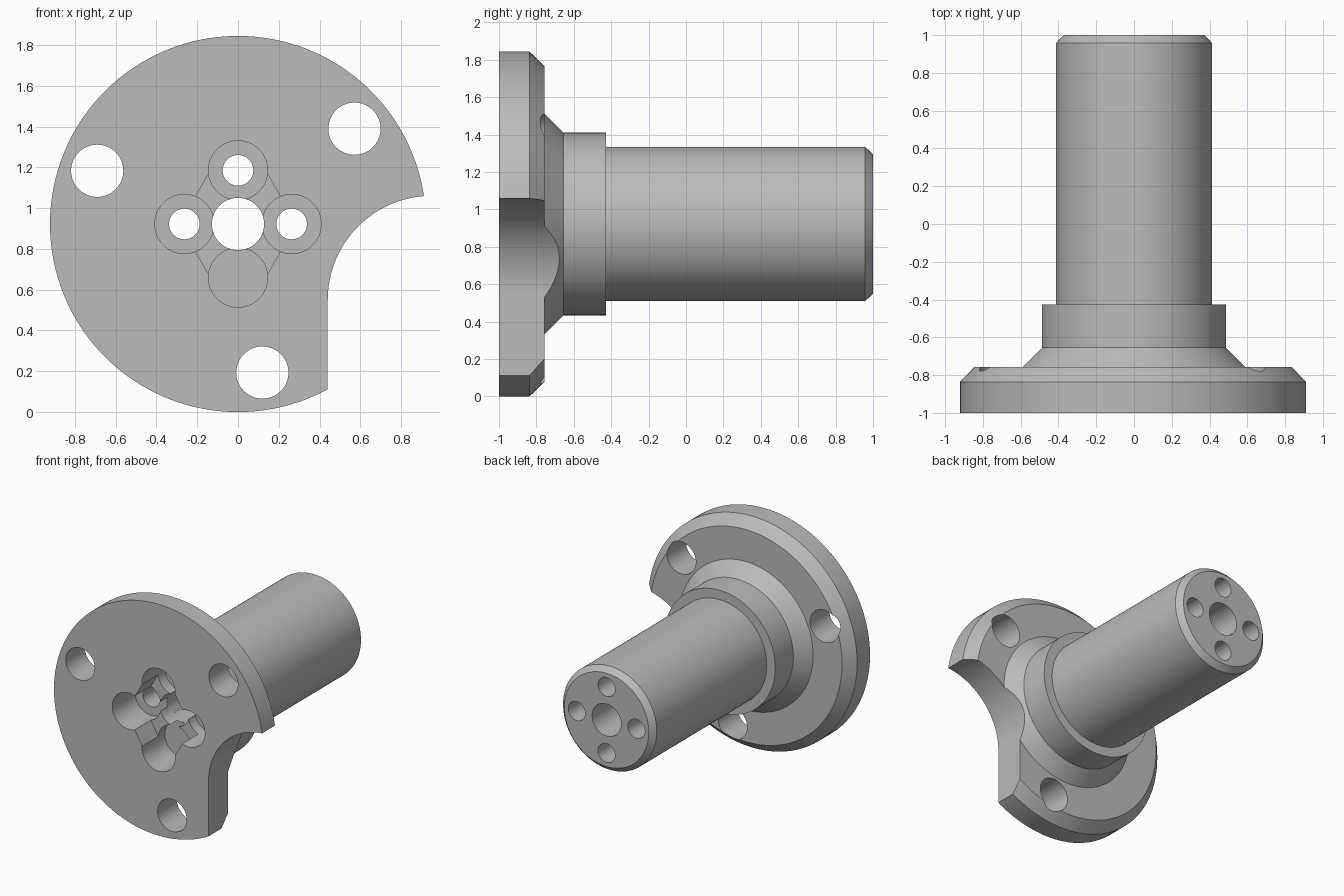
import bpy, bmesh
from math import pi, sin, cos, radians
from mathutils import Vector

if "Cube" in bpy.data.objects:
    bpy.data.objects.remove(bpy.data.objects["Cube"], do_unlink=True)

AXIS_Z = 0.922   # height of the shaft axis

steel = bpy.data.materials.new("grey steel")
steel.use_nodes = True
GREY = (0.5, 0.5, 0.5, 1)
steel.diffuse_color = GREY
steel.node_tree.nodes["Principled BSDF"].inputs["Base Color"].default_value = GREY


def finish(bm, name):
    bmesh.ops.recalc_face_normals(bm, faces=bm.faces)
    mesh = bpy.data.meshes.new(name)
    bm.to_mesh(mesh)
    bm.free()
    mesh.materials.append(steel)
    obj = bpy.data.objects.new(name, mesh)
    bpy.context.collection.objects.link(obj)
    return obj


def lathe(name, profile, steps=128):
    """Spin (radius, y) points about the shaft axis."""
    bm = bmesh.new()
    verts = [bm.verts.new((r, y, AXIS_Z)) for r, y in profile]
    edges = [bm.edges.new(pair) for pair in zip(verts, verts[1:])]
    bmesh.ops.spin(bm, geom=verts + edges, cent=(0, 0, AXIS_Z), axis=(0, 1, 0),
                   angle=2 * pi, steps=steps)
    bmesh.ops.remove_doubles(bm, verts=bm.verts, dist=0.0005)
    return finish(bm, name)


def arc(x, z, r, start, end, n):
    return [(x + r * cos(radians(start + (end - start) * i / n)),
             z + r * sin(radians(start + (end - start) * i / n))) for i in range(n + 1)]


def prism(name, outline, y0, y1):
    """Extrude an (x, z) outline along y."""
    bm = bmesh.new()
    face = bm.faces.new([bm.verts.new((x, y0, z)) for x, z in outline])
    new = bmesh.ops.extrude_face_region(bm, geom=[face])["geom"]
    bmesh.ops.translate(bm, vec=Vector((0, y1 - y0, 0)),
                        verts=[v for v in new if isinstance(v, bmesh.types.BMVert)])
    return finish(bm, name)


def bore(angle, dist, r, y0, y1, sides=64):
    """Round (or polygonal) cutter placed by polar position about the axis."""
    x, z = dist * cos(radians(angle)), AXIS_Z + dist * sin(radians(angle))
    return prism("bore_cutter", arc(x, z, r, 0, 360, sides)[:-1], y0, y1)


# Flange, tapered collar and shaft as one turned body
body = lathe("flanged_shaft", [
    (0, -1), (0.922, -1), (0.922, -0.837), (0.845, -0.757), (0.59, -0.757),
    (0.488, -0.655), (0.488, -0.427), (0.413, -0.427), (0.413, 0.958),
    (0.372, 1), (0, 1)])

# Side notch: straight edge running into a quarter arc
cutters = [prism("notch_cutter",
                 [(0.44, -0.2)] + arc(0.95, 0.55, 0.51, 180, 90, 40)
                 + [(1.2, 1.06), (1.2, -0.2)], -1.1, -0.5)]

# Three mounting holes in the flange
cutters += [bore(39.3 + 120 * i, 0.738, 0.128, -1.1, -0.6) for i in range(3)]

# Hexagonal pocket, centre bore and four counterbored screw holes
cutters.append(bore(0, 0, 0.286, -1.1, -0.8, sides=6))
cutters.append(bore(0, 0, 0.128, -1.2, 1.1))
for i in range(4):
    cutters.append(bore(90 * i, 0.263, 0.145, -1.1, -0.713))
    cutters.append(bore(90 * i, 0.263, 0.075, -1.2, 1.1))

for cutter in cutters:
    cutter.hide_render = True
    mod = body.modifiers.new("cut", 'BOOLEAN')
    mod.operation = 'DIFFERENCE'
    mod.solver = 'EXACT'
    mod.object = cutter

# Bake the cuts and drop the cutters
graph = bpy.context.evaluated_depsgraph_get()
result = bpy.data.meshes.new_from_object(body.evaluated_get(graph))
body.modifiers.clear()
body.data = result
for cutter in cutters:
    bpy.data.objects.remove(cutter, do_unlink=True)

bpy.ops.object.select_all(action='DESELECT')
body.select_set(True)
bpy.context.view_layer.objects.active = body
bpy.ops.object.shade_smooth_by_angle(angle=radians(30))
